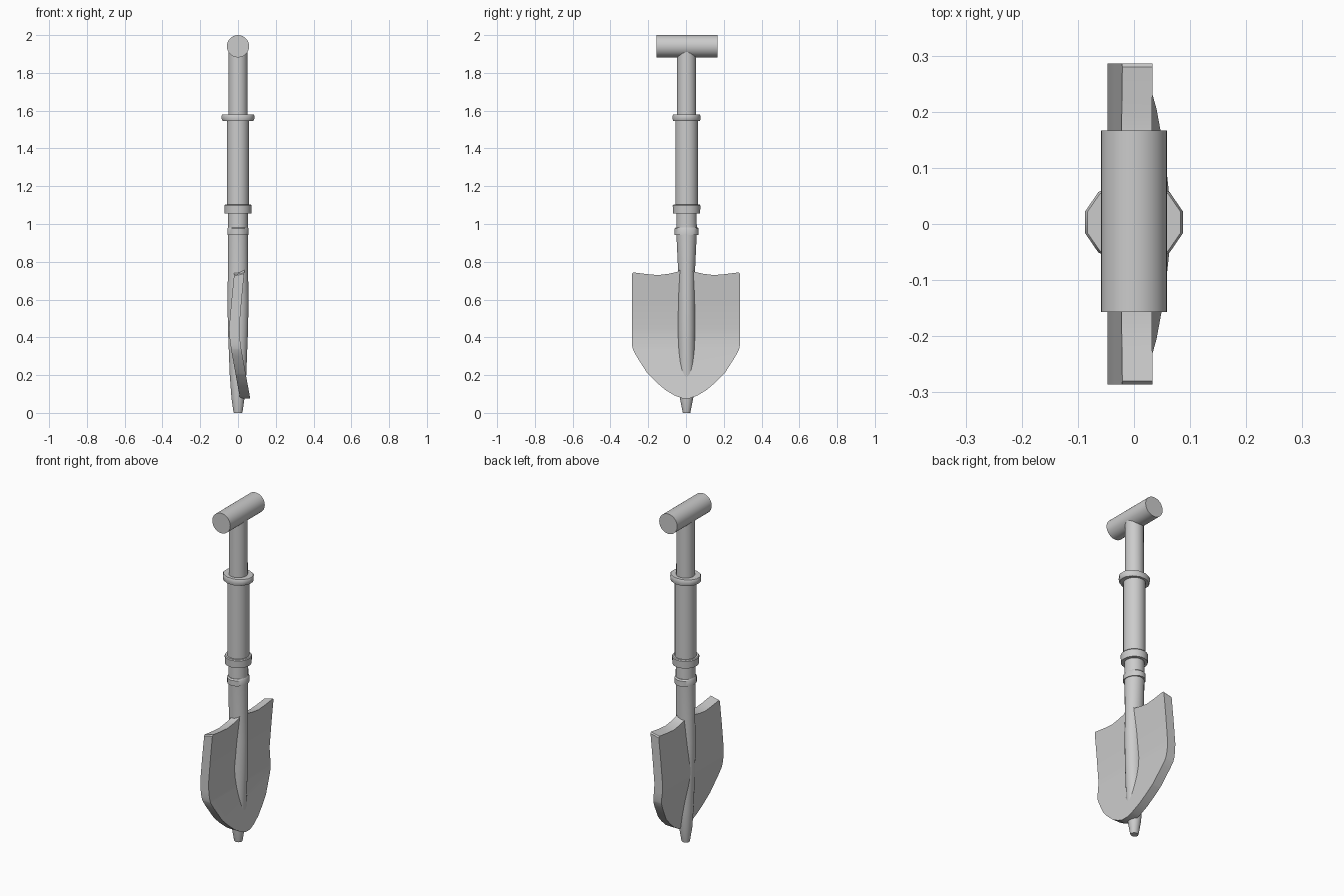
import bpy, bmesh, math

if "Cube" in bpy.data.objects:
    bpy.data.objects.remove(bpy.data.objects["Cube"])

CY = 0.003  # shaft axis sits a touch off the blade centre


def finish(bm, name, angle=35):
    bmesh.ops.recalc_face_normals(bm, faces=bm.faces[:])
    me = bpy.data.meshes.new(name)
    bm.to_mesh(me)
    bm.free()
    ob = bpy.data.objects.new(name, me)
    bpy.context.collection.objects.link(ob)
    bpy.ops.object.select_all(action='DESELECT')
    ob.select_set(True)
    bpy.context.view_layer.objects.active = ob
    bpy.ops.object.shade_smooth_by_angle(angle=math.radians(angle))
    return ob


def lathe(name, rings, sides=24, angle=35):
    """Capped tube through oval rings (z, radius x, radius y)."""
    bm = bmesh.new()
    loops = []
    for z, rx, ry in rings:
        loops.append([bm.verts.new((rx * math.cos(a), CY + ry * math.sin(a), z))
                      for a in ((i + 0.5) * math.tau / sides for i in range(sides))])
    for lo, hi in zip(loops, loops[1:]):
        for i in range(sides):
            j = (i + 1) % sides
            bm.faces.new((lo[i], lo[j], hi[j], hi[i]))
    bm.faces.new(loops[0])
    bm.faces.new(loops[-1])
    return finish(bm, name, angle)


def interp(z, table):
    for (z0, v0), (z1, v1) in zip(table, table[1:]):
        if z <= z1:
            t = max(0, (z - z0) / (z1 - z0))
            return v0 + t * (v1 - v0)
    return table[-1][1]


# cross grip
bpy.ops.mesh.primitive_cylinder_add(vertices=32, radius=0.059, depth=0.323,
                                    location=(0, CY + 0.002, 1.941),
                                    rotation=(math.pi / 2, 0, 0))
grip = bpy.context.object
grip.name = "grip"
bpy.ops.object.shade_smooth_by_angle(angle=math.radians(35))

# shaft sections
lathe("upper_shaft", [(1.5, 0.051, 0.051), (1.94, 0.050, 0.050)])
lathe("handle_sleeve", [(1.08, 0.059, 0.060), (1.57, 0.059, 0.060)])
lathe("neck", [(0.96, 0.053, 0.055), (1.08, 0.053, 0.053)])

# collars
lathe("upper_collar", [(1.545, 0.083, 0.074), (1.555, 0.089, 0.076),
                       (1.573, 0.090, 0.076), (1.581, 0.086, 0.072)], 12)
lathe("lower_collar", [(1.055, 0.071, 0.072), (1.098, 0.073, 0.074),
                       (1.103, 0.069, 0.070)])
lathe("socket_ring", [(0.943, 0.057, 0.065), (0.975, 0.057, 0.065),
                      (0.982, 0.053, 0.058)])

# tapering spine running through the blade to the tip
lathe("spine", [(0.0, 0.022, 0.020), (0.01, 0.025, 0.022), (0.08, 0.035, 0.036),
                (0.2, 0.044, 0.042), (0.45, 0.054, 0.046), (0.6, 0.056, 0.046),
                (0.75, 0.054, 0.045), (0.96, 0.053, 0.055)])

# blade: half outline mirrored, cut into rows, then bent and thickened
half = [(0.03, 0.746), (0.045, 0.735), (0.09, 0.725), (0.145, 0.718),
        (0.20, 0.722), (0.28, 0.732), (0.286, 0.725), (0.286, 0.36),
        (0.281, 0.335), (0.262, 0.30), (0.205, 0.21), (0.16, 0.165),
        (0.11, 0.122), (0.06, 0.092), (0.02, 0.077)]
bend = [(0.075, 0.011), (0.2, -0.012), (0.34, -0.037), (0.40, -0.045),
        (0.45, -0.047), (0.6, -0.034), (0.74, -0.020)]
bm = bmesh.new()
outline = half + [(-y, z) for y, z in reversed(half)]
bm.faces.new([bm.verts.new((0, y, z)) for y, z in outline])
for z in (0.2, 0.34, 0.40, 0.45, 0.6):
    bmesh.ops.bisect_plane(bm, geom=bm.verts[:] + bm.edges[:] + bm.faces[:],
                           plane_co=(0, 0, z), plane_no=(0, 0, 1))
for v in bm.verts:
    v.co.x = interp(v.co.z, bend)
res = bmesh.ops.extrude_face_region(bm, geom=bm.faces[:], use_keep_orig=True)
for v in res["geom"]:
    if isinstance(v, bmesh.types.BMVert):
        v.co.x += 0.054
        v.co.z += 0.012 * min(1, max(0, (v.co.z - 0.45) / 0.28))
finish(bm, "blade", 30)
